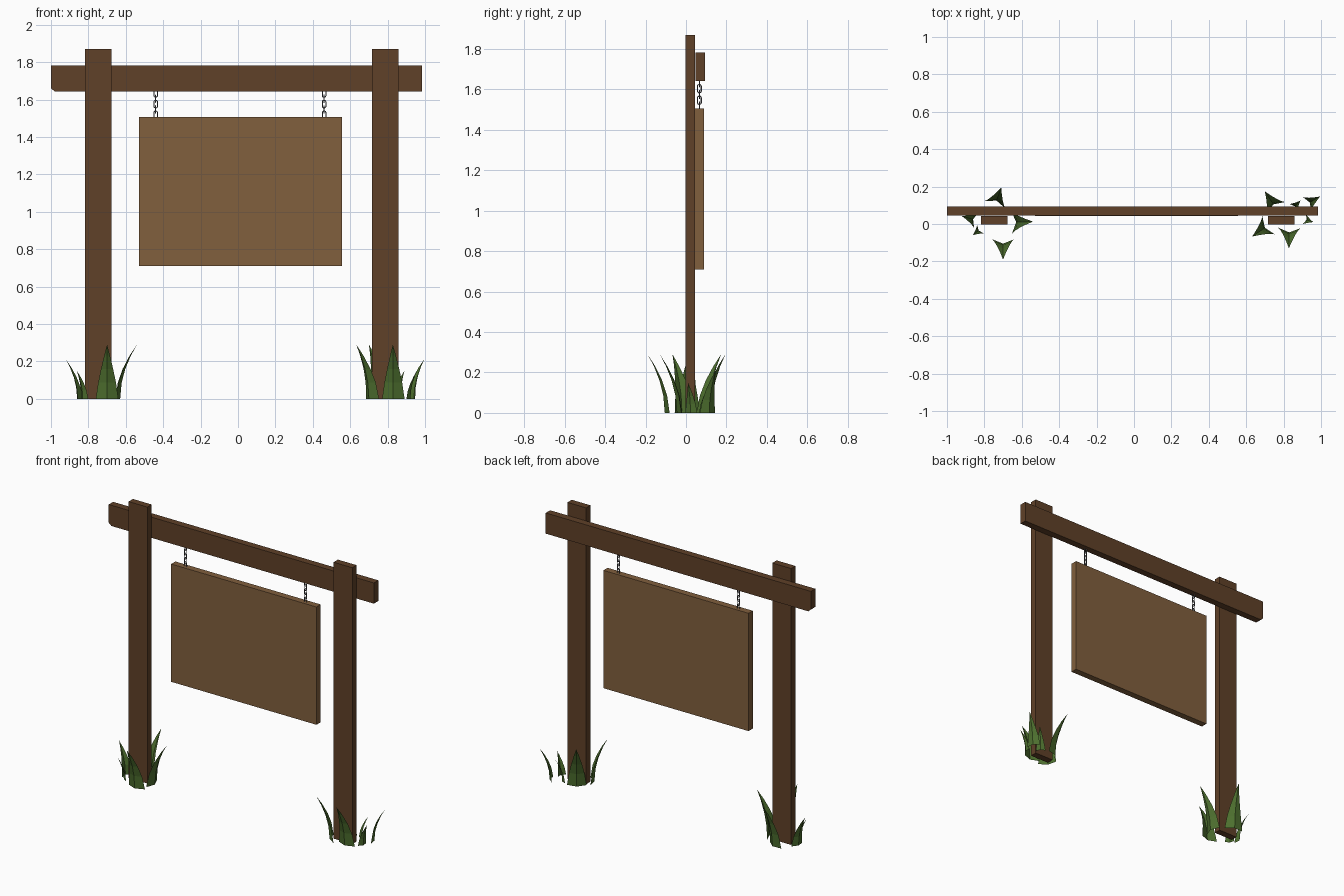
import bpy, bmesh, math
from mathutils import Vector, Matrix

if "Cube" in bpy.data.objects:
    bpy.data.objects.remove(bpy.data.objects["Cube"])


def material(name, rgb):
    m = bpy.data.materials.new(name)
    m.diffuse_color = (*rgb, 1)
    m.use_nodes = True
    m.node_tree.nodes["Principled BSDF"].inputs["Base Color"].default_value = m.diffuse_color
    return m


DARK_WOOD = material("dark_wood", (0.115, 0.052, 0.021))
BOARD_WOOD = material("board_wood", (0.22, 0.115, 0.047))
METAL = material("metal", (0.12, 0.12, 0.13))
GRASS = material("grass", (0.075, 0.16, 0.028))


def finish(name, bm, mat):
    me = bpy.data.meshes.new(name)
    bm.to_mesh(me)
    bm.free()
    me.materials.append(mat)
    ob = bpy.data.objects.new(name, me)
    bpy.context.collection.objects.link(ob)
    return ob


def slab(name, outline, y0, y1, mat):
    """Extrude an x/z outline from y0 to y1."""
    bm = bmesh.new()
    face = bm.faces.new([bm.verts.new((x, y0, z)) for x, z in outline])
    ext = bmesh.ops.extrude_face_region(bm, geom=[face])
    verts = [v for v in ext["geom"] if isinstance(v, bmesh.types.BMVert)]
    bmesh.ops.translate(bm, verts=verts, vec=(0, y1 - y0, 0))
    bmesh.ops.recalc_face_normals(bm, faces=bm.faces)
    return finish(name, bm, mat)


def rect(x0, x1, z0, z1):
    return [(x0, z0), (x1, z0), (x1, z1), (x0, z1)]


# Posts, crossbeam with one clipped corner, hanging board
slab("left_post", rect(-0.817, -0.677, 0, 1.87), -0.002, 0.044, DARK_WOOD)
slab("right_post", rect(0.717, 0.857, 0, 1.87), -0.002, 0.044, DARK_WOOD)
slab("crossbeam", [(-0.98, 1.643), (0.985, 1.643), (0.985, 1.783),
                   (-1, 1.783), (-1, 1.66)], 0.046, 0.093, DARK_WOOD)
slab("sign_board", rect(-0.53, 0.557, 0.71, 1.507), 0.043, 0.088, BOARD_WOOD)


def chain(name, x, y, z0, z1, links=5):
    """Alternating oval links, each a bent tube."""
    bm = bmesh.new()
    tube, half_w, sides, steps = 0.003, 0.0095, 5, 12
    pitch = (z1 - z0) / links
    straight = pitch / 2 + 2 * tube - half_w
    for i in range(links):
        turn = Matrix.Rotation(math.pi / 2 * (i % 2), 4, 'Z')
        centre = Vector((x, y, z0 + pitch * (i + 0.5)))
        rings = []
        for s in range(steps):
            a = 2 * math.pi * (s + 0.5) / steps
            out = Vector((math.cos(a), 0, math.sin(a)))
            mid = out * half_w + Vector((0, 0, math.copysign(straight, out.z)))
            ring = []
            for k in range(sides):
                b = 2 * math.pi * k / sides
                p = mid + tube * (math.cos(b) * out + math.sin(b) * Vector((0, 1, 0)))
                ring.append(bm.verts.new(centre + turn @ p))
            rings.append(ring)
        for s in range(steps):
            r, q = rings[s], rings[(s + 1) % steps]
            for k in range(sides):
                n = (k + 1) % sides
                bm.faces.new((r[k], r[n], q[n], q[k]))
    bmesh.ops.recalc_face_normals(bm, faces=bm.faces)
    return finish(name, bm, METAL)


# Hanging chains
chain("left_chain", -0.44, 0.066, 1.504, 1.647)
chain("right_chain", 0.46, 0.066, 1.504, 1.647)


def blade(bm, base, tip, height):
    """Creased blade tapering and curling outward from base to tip."""
    base, tip = Vector((*base, 0)), Vector((*tip, 0))
    lean = tip - base
    out = lean.normalized()
    side = Vector((-out.y, out.x, 0))
    width = 0.06 * height / 0.29
    prev = None
    for t in (0, 0.3, 0.55, 0.8):
        mid = base + lean * t ** 2 + Vector((0, 0, height * t))
        w = width * (1 - t ** 1.3)
        row = [bm.verts.new(mid + side * w - out * w * 0.4),
               bm.verts.new(mid),
               bm.verts.new(mid - side * w - out * w * 0.4)]
        if prev:
            for k in (0, 1):
                bm.faces.new((prev[k], row[k], row[k + 1], prev[k + 1]))
        prev = row
    top = bm.verts.new(tip + Vector((0, 0, height)))
    for k in (0, 1):
        bm.faces.new((prev[k], top, prev[k + 1]))


# Grass tufts: base, tip and height of each blade
TUFTS = {
    "left_grass": [((-0.70, -0.105), (-0.70, -0.19), 0.29),
                   ((-0.63, 0.01), (-0.54, 0.013), 0.29),
                   ((-0.735, 0.125), (-0.71, 0.195), 0.29),
                   ((-0.86, 0.025), (-0.92, 0.042), 0.21),
                   ((-0.83, -0.035), (-0.862, -0.06), 0.15)],
    "right_grass": [((0.70, -0.02), (0.632, -0.067), 0.29),
                    ((0.83, -0.045), (0.828, -0.13), 0.29),
                    ((0.745, 0.105), (0.70, 0.174), 0.29),
                    ((0.86, 0.095), (0.89, 0.125), 0.15),
                    ((0.94, 0.115), (0.995, 0.147), 0.21),
                    ((0.922, 0.022), (0.958, 0.01), 0.15)],
}
for name, blades in TUFTS.items():
    bm = bmesh.new()
    for b in blades:
        blade(bm, *b)
    finish(name, bm, GRASS)
